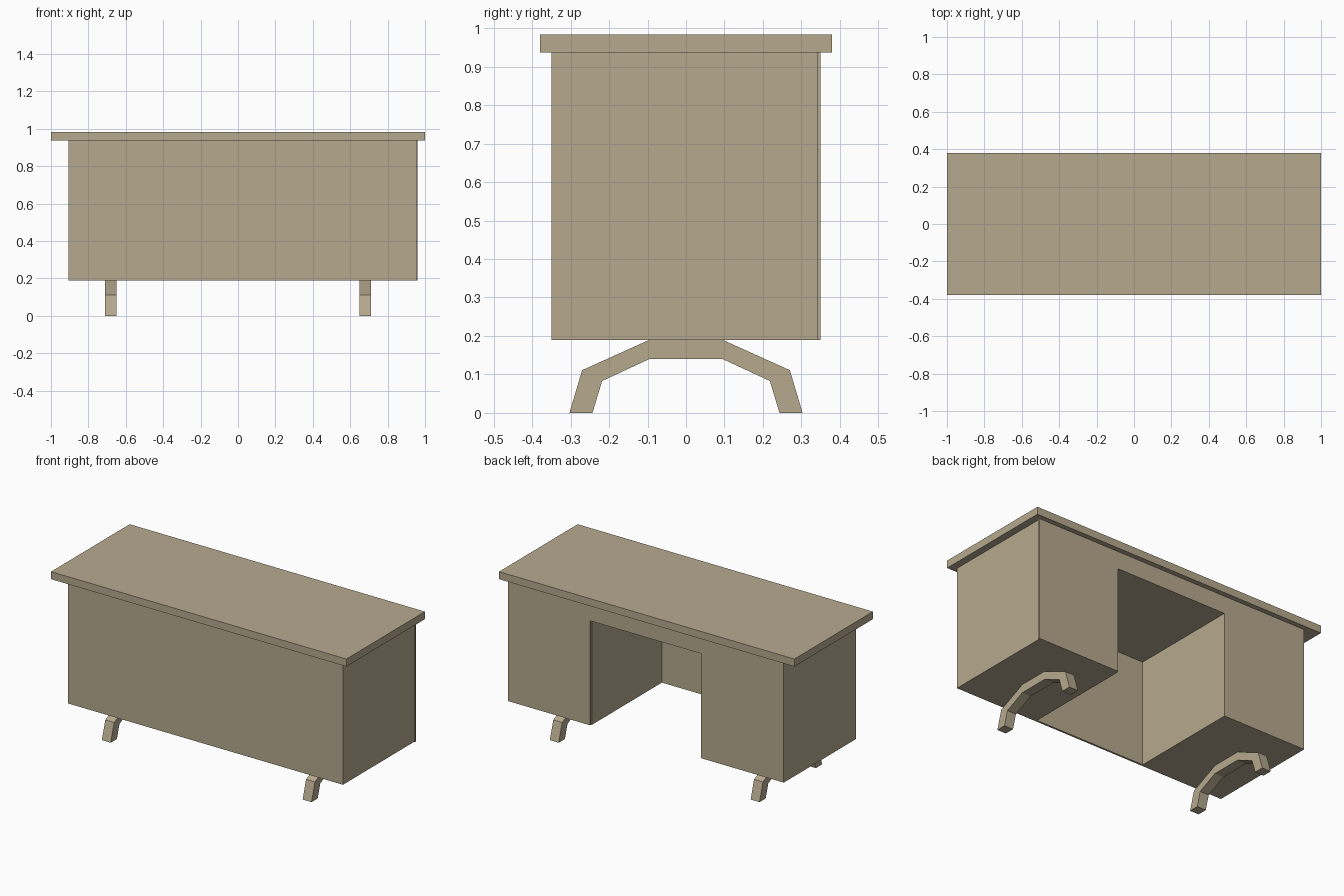
import bpy

if "Cube" in bpy.data.objects:
    bpy.data.objects.remove(bpy.data.objects["Cube"])

wood = bpy.data.materials.new("light_taupe_wood")
wood.diffuse_color = (0.47, 0.40, 0.275, 1)
wood.use_nodes = True
wood.node_tree.nodes["Principled BSDF"].inputs["Base Color"].default_value = wood.diffuse_color


def make(name, verts, faces):
    mesh = bpy.data.meshes.new(name)
    mesh.from_pydata(verts, [], faces)
    mesh.materials.append(wood)
    obj = bpy.data.objects.new(name, mesh)
    bpy.context.collection.objects.link(obj)
    return obj


def prism(name, profile, x0, x1):
    """Extrude a (y, z) outline, given clockwise seen from +x, along x."""
    n = len(profile)
    verts = [(x, y, z) for x in (x0, x1) for y, z in profile]
    faces = [tuple(range(n)), tuple(reversed(range(n, 2 * n)))]
    faces += [(i, i + n, (i + 1) % n + n, (i + 1) % n) for i in range(n)]
    return make(name, verts, faces)


def box(name, x0, x1, y0, y1, z0, z1):
    return prism(name, [(y0, z0), (y0, z1), (y1, z1), (y1, z0)], x0, x1)


Z0, Z1 = 0.19, 0.937          # underside and top of the cabinet
OPEN_TOP = 0.83               # top of the knee opening

# Desk top
box("desk_top", -1, 1, -0.38, 0.38, Z1, 0.983)

# Front modesty panel
box("front_panel", -0.907, 0.956, -0.35, -0.338, Z0, Z1)

# Pedestals and the drawer box over the knee opening
box("left_pedestal", -0.907, -0.345, -0.338, 0.35, Z0, Z1)
box("right_pedestal", 0.40, 0.956, -0.338, 0.34, Z0, Z1)
box("right_drawer_face", 0.405, 0.961, 0.34, 0.35, Z0, Z1)
box("centre_drawer", -0.345, 0.405, -0.338, 0.35, OPEN_TOP, Z1)

# Bent arch legs: half outline mirrored across y
outer = [(-0.303, 0), (-0.27, 0.111), (-0.095, 0.19)]
inner = [(0.095, 0.14), (0.218, 0.083), (0.243, 0)]
flip = lambda pts: [(-y, z) for y, z in reversed(pts)]
arch = outer + flip(outer) + list(reversed(inner)) + [(-y, z) for y, z in inner]
for side, x in (("left", -0.68), ("right", 0.68)):
    prism(side + "_leg", arch, x - 0.03, x + 0.03)
